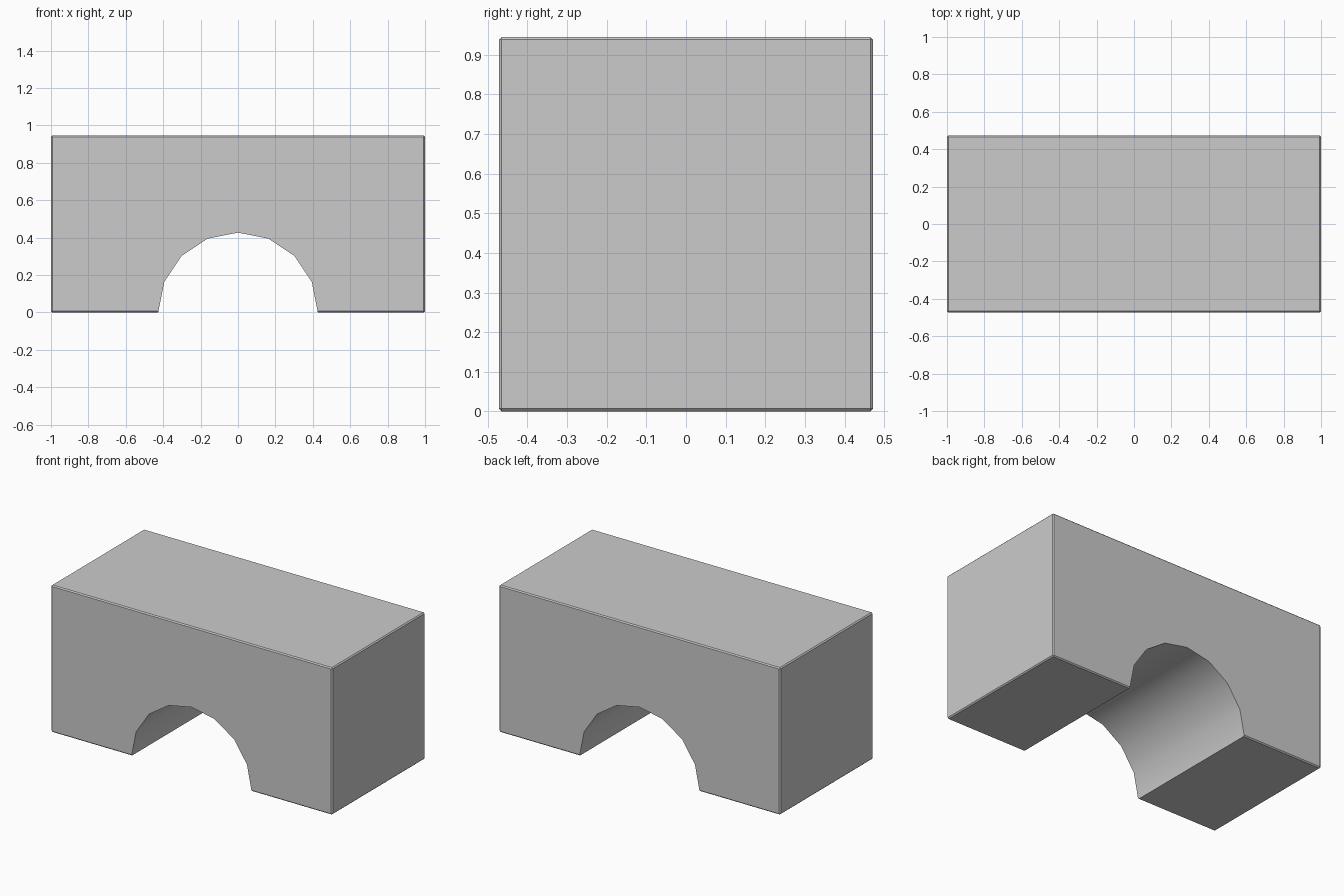
import bpy, bmesh, math

if "Cube" in bpy.data.objects:
    bpy.data.objects.remove(bpy.data.objects["Cube"])

W, D, H, R = 2.0, 0.944, 0.945, 0.427


def finish(name, bm):
    bmesh.ops.recalc_face_normals(bm, faces=bm.faces)
    mesh = bpy.data.meshes.new(name)
    bm.to_mesh(mesh)
    bm.free()
    obj = bpy.data.objects.new(name, mesh)
    bpy.context.collection.objects.link(obj)
    return obj


# Block with finely chamfered outer edges
bm = bmesh.new()
bmesh.ops.create_cube(bm, size=1)
bmesh.ops.scale(bm, vec=(W, D, H), verts=bm.verts)
bmesh.ops.translate(bm, vec=(0, 0, H / 2), verts=bm.verts)
bmesh.ops.bevel(bm, geom=bm.edges[:], offset=0.007, segments=1,
                affect='EDGES', profile=0.5)
block = finish("arch_block", bm)

# Cutter: eight-segment half circle, extended below the base
bm = bmesh.new()
profile = [(R * math.cos(i * math.pi / 8), R * math.sin(i * math.pi / 8))
           for i in range(9)]
profile += [(-R, -0.2), (R, -0.2)]
face = bm.faces.new([bm.verts.new((x, -1, z)) for x, z in profile])
ext = bmesh.ops.extrude_face_region(bm, geom=[face])
bmesh.ops.translate(bm, vec=(0, 2, 0),
                    verts=[v for v in ext["geom"] if isinstance(v, bmesh.types.BMVert)])
cutter = finish("arch_cutter", bm)
cutter.hide_render = True

# Cut the arch through the block
mod = block.modifiers.new("arch_opening", 'BOOLEAN')
mod.operation = 'DIFFERENCE'
mod.solver = 'EXACT'
mod.object = cutter
bpy.context.view_layer.objects.active = block
block.select_set(True)
bpy.ops.object.modifier_apply(modifier=mod.name)
bpy.data.objects.remove(cutter)

# Smooth the arch vault, keep the block edges sharp
bpy.ops.object.shade_smooth_by_angle(angle=math.radians(30))
